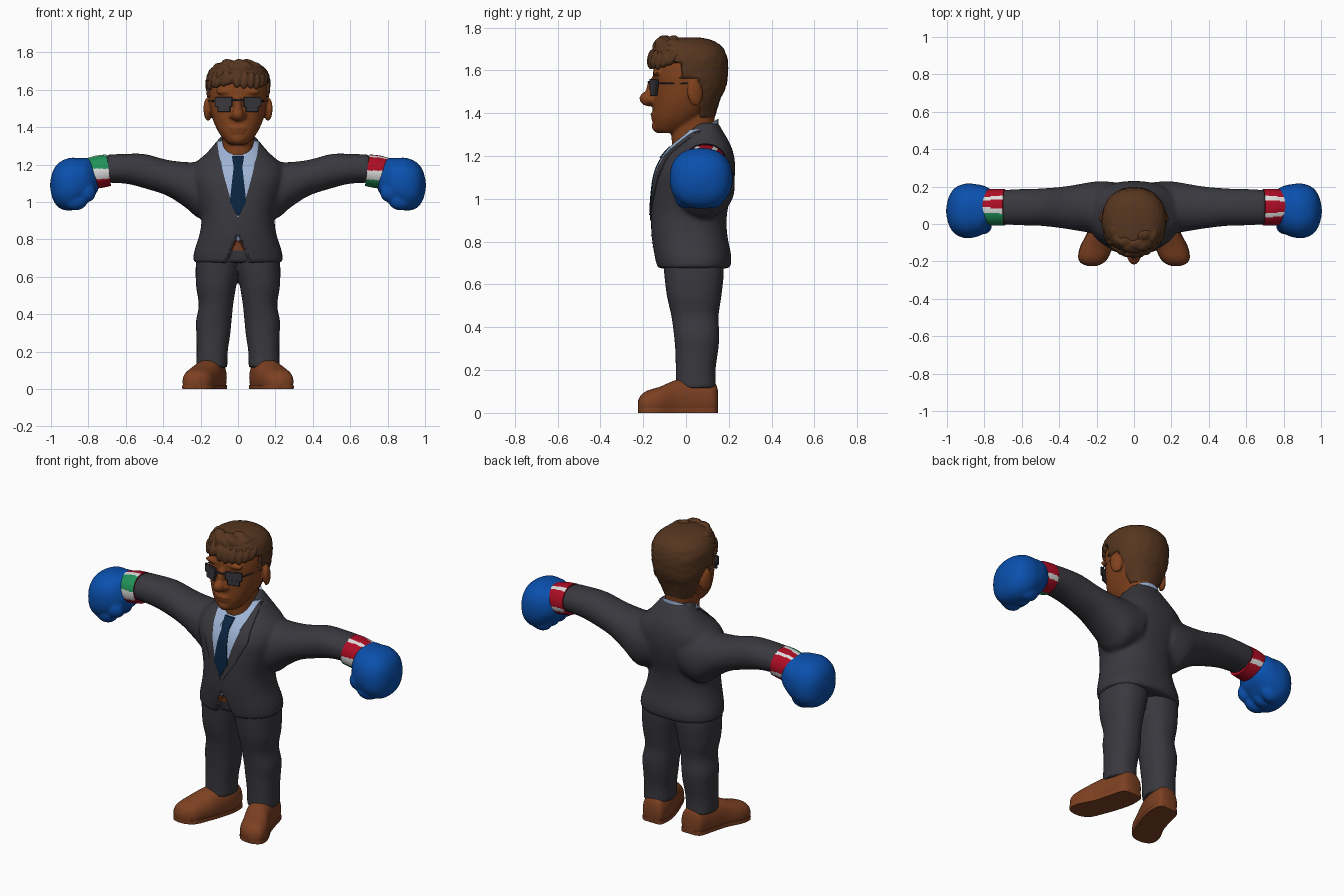
import bpy, bmesh, math, random
from mathutils import Vector, Matrix, Euler
from mathutils.bvhtree import BVHTree

if "Cube" in bpy.data.objects:
    bpy.data.objects.remove(bpy.data.objects["Cube"])

random.seed(4)


def colour(name, r, g, b):
    m = bpy.data.materials.new(name)
    m.diffuse_color = (r, g, b, 1)
    m.use_nodes = True
    m.node_tree.nodes["Principled BSDF"].inputs["Base Color"].default_value = m.diffuse_color
    return m


SUIT = colour("charcoal cloth", 0.040, 0.040, 0.049)
SKIN = colour("skin", 0.215, 0.054, 0.012)
HAIR = colour("brown hair", 0.092, 0.036, 0.014)
LEATHER = colour("tan leather", 0.205, 0.052, 0.016)
BLUE = colour("glove blue", 0.003, 0.08, 0.42)
RED = colour("red", 0.42, 0.004, 0.018)
WHITE = colour("white", 0.72, 0.72, 0.72)
GREEN = colour("green", 0.015, 0.29, 0.10)
SHIRT = colour("pale blue shirt", 0.34, 0.45, 0.66)
TIE = colour("navy tie", 0.003, 0.018, 0.052)


def loft(bm, secs, axis="z", n=40, p=2.3, sub=5, zlim=(-9, 9)):
    """Smooth closed tube through (position, centre u, centre v, radius u, radius v)."""
    s = [Vector(q) for q in secs]
    s = [s[0]] + s + [s[-1]]
    path = []
    for i in range(1, len(s) - 2):
        a, b, c, d = s[i - 1:i + 3]
        for k in range(sub):
            t = k / sub
            path.append(0.5 * (2 * b + (c - a) * t + (2 * a - 5 * b + 4 * c - d) * t * t
                               + (3 * b - a - 3 * c + d) * t ** 3))
    path.append(s[-1])
    rings = []
    for t, cu, cv, ru, rv in path:
        ring = []
        for k in range(n):
            a = 2 * math.pi * k / n
            co, si = math.cos(a), math.sin(a)
            u = cu + max(ru, .003) * math.copysign(abs(co) ** (2 / p), co)
            v = cv + max(rv, .003) * math.copysign(abs(si) ** (2 / p), si)
            x, y, z = {"z": (u, v, t), "x": (t, u, v), "y": (u, t, v)}[axis]
            ring.append(bm.verts.new((x, y, min(max(z, zlim[0]), zlim[1]))))
        rings.append(ring)
    for r0, r1 in zip(rings, rings[1:]):
        for k in range(n):
            bm.faces.new((r0[k], r0[(k + 1) % n], r1[(k + 1) % n], r1[k]))
    bm.faces.new(rings[0])
    bm.faces.new(rings[-1])


def blob(bm, pos, rad, rot=(0, 0, 0)):
    mat = Matrix.LocRotScale(Vector(pos), Euler(rot), Vector(rad))
    bmesh.ops.create_uvsphere(bm, u_segments=20, v_segments=12, radius=1, matrix=mat)


def box(bm, pos, size, rot=(0, 0, 0)):
    mat = Matrix.LocRotScale(Vector(pos), Euler(rot), Vector(size))
    bmesh.ops.create_cube(bm, size=1, matrix=mat)


def finish(bm, name, mats, mirror=False, voxel=0, smooth=4, angle=45):
    """Turn a bmesh into an object, optionally mirrored in x and fused to one skin."""
    if mirror:
        dup = bmesh.ops.duplicate(bm, geom=bm.verts[:] + bm.edges[:] + bm.faces[:])["geom"]
        for v in dup:
            if isinstance(v, bmesh.types.BMVert):
                v.co.x *= -1
    bmesh.ops.recalc_face_normals(bm, faces=bm.faces[:])
    me = bpy.data.meshes.new(name)
    for m in mats:
        me.materials.append(m)
    bm.to_mesh(me)
    bm.free()
    ob = bpy.data.objects.new(name, me)
    bpy.context.collection.objects.link(ob)
    if voxel:
        rm = ob.modifiers.new("fuse", "REMESH")
        rm.mode, rm.voxel_size = "VOXEL", voxel
        sm = ob.modifiers.new("soften", "SMOOTH")
        sm.factor, sm.iterations = 0.5, smooth
        dg = bpy.context.evaluated_depsgraph_get()
        new = bpy.data.meshes.new_from_object(ob.evaluated_get(dg))
        ob.modifiers.clear()
        ob.data = me = new
        me.name = name
        me.materials.clear()
        me.materials.append(mats[0])
    for f in me.polygons:
        f.use_smooth = True
    me.set_sharp_from_angle(angle=math.radians(angle))
    return ob


# Jacket: torso and sleeves fused
bm = bmesh.new()
loft(bm, [(.675, 0, .035, .24, .172), (.73, 0, .032, .236, .18), (.84, 0, .015, .203, .177),
          (.94, 0, .015, .197, .178), (1.05, 0, .032, .228, .187), (1.13, 0, .045, .25, .185),
          (1.20, 0, .06, .235, .165), (1.26, 0, .077, .17, .128), (1.32, 0, .088, .118, .082),
          (1.355, 0, .09, .09, .062)])
for s in (1, -1):
    loft(bm, [(s * .10, .085, 1.08, .14, .14), (s * .20, .088, 1.062, .14, .152),
              (s * .28, .088, 1.092, .128, .122), (s * .38, .088, 1.13, .112, .096),
              (s * .50, .09, 1.165, .10, .092), (s * .60, .09, 1.178, .098, .08),
              (s * .705, .09, 1.178, .092, .076)], "x", p=2.1)
jacket = finish(bm, "jacket", [SUIT], voxel=.01, smooth=14)
for v in jacket.data.vertices:  # front opening at the hem
    if v.co.y < -.08 and abs(v.co.x) < .42 * (.83 - v.co.z):
        v.co.y += .04

# Clothing panels laid on the chest
bm = bmesh.new()
bm.from_mesh(jacket.data)
chest = BVHTree.FromBMesh(bm)
bm.free()


def panel(name, mat, rows, lift, mirror=False, across=10, down=8):
    bm = bmesh.new()
    grid = []
    for i, (a, b) in enumerate(zip(rows, rows[1:])):
        for k in range(down + (i == len(rows) - 2)):
            z, x0, x1 = Vector(a).lerp(Vector(b), k / down)
            row = []
            for j in range(across + 1):
                x = x0 + (x1 - x0) * j / across
                hit = chest.ray_cast(Vector((x, -1, z)), Vector((0, 1, 0)))[0]
                row.append(bm.verts.new((x, (hit.y if hit else .05) - lift, z)))
            grid.append(row)
    for r0, r1 in zip(grid, grid[1:]):
        for j in range(across):
            bm.faces.new((r0[j], r0[j + 1], r1[j + 1], r1[j]))
    rim = bmesh.ops.extrude_edge_only(bm, edges=[e for e in bm.edges if e.is_boundary])["geom"]
    bmesh.ops.translate(bm, vec=(0, lift + .003, 0),
                        verts=[v for v in rim if isinstance(v, bmesh.types.BMVert)])
    return finish(bm, name, [mat], mirror)


panel("shirt_front", SHIRT, [(1.255, -.097, .097), (1.18, -.085, .085), (1.05, -.052, .052),
                             (.92, -.003, .003)], .005)
panel("collar_wing", SHIRT, [(1.325, .07, .112), (1.25, .024, .102), (1.19, .04, .085)], .009, True)
panel("tie_knot", TIE, [(1.245, -.033, .033), (1.19, -.023, .023)], .014)
panel("tie_blade", TIE, [(1.19, -.023, .023), (1.0, -.044, .044), (.925, -.003, .003)], .009)
panel("lapel", SUIT, [(1.315, .105, .122), (1.22, .094, .14), (1.14, .075, .145),
                      (1.02, .042, .09), (.90, .001, .015)], .005, True)
panel("shirt_tail", SHIRT, [(.83, -.002, .002), (.795, -.014, .014)], .006)
panel("belt", LEATHER, [(.795, -.018, .018), (.74, -.037, .037)], .006)

# Shirt collar ring, higher at the nape
bm = bmesh.new()
loft(bm, [(1.23, 0, .045, .108, .108), (1.27, 0, .045, .104, .106), (1.314, 0, .045, .097, .106)])
for v in bm.verts:
    v.co.z += (v.co.y - .05) * .6
finish(bm, "shirt_collar", [SHIRT])

# Trousers
bm = bmesh.new()
for s in (1, -1):
    loft(bm, [(.115, s * .14, .045, .083, .094), (.20, s * .138, .045, .083, .093),
              (.29, s * .132, .05, .09, .10), (.36, s * .130, .05, .095, .106),
              (.45, s * .118, .042, .092, .11), (.55, s * .117, .038, .107, .128),
              (.66, s * .108, .037, .118, .14), (.74, s * .10, .03, .115, .14)])
finish(bm, "trousers", [SUIT], voxel=.01)

# Shoes, toes turned out, each with a sole
bm = bmesh.new()
shoe = [(.15, .125, .05, .04, .05), (.13, .13, .06, .066, .085), (.05, .14, .06, .078, .10),
        (-.04, .165, .055, .08, .10), (-.12, .20, .045, .085, .078),
        (-.18, .218, .04, .078, .064), (-.21, .224, .035, .056, .048), (-.225, .225, .03, .02, .025)]
loft(bm, shoe, "y", zlim=(0, 9))
loft(bm, [(t, u, .012, ru * 1.03, .09) for t, u, v, ru, rv in shoe], "y", p=3, zlim=(0, .022))
finish(bm, "shoes", [LEATHER], True)

# Boxing gloves, with a slanted opening
bm = bmesh.new()
loft(bm, [(.763, .09, 1.152, .094, .08), (.80, .078, 1.132, .124, .104),
          (.845, .072, 1.105, .141, .13), (.90, .07, 1.095, .146, .141),
          (.955, .07, 1.09, .125, .122), (.988, .07, 1.09, .08, .08),
          (1.004, .07, 1.09, .02, .02)], "x")
for v in bm.verts:
    if v.co.x < .85:
        v.co.x += (v.co.z - 1.14) * .28 * min(1, (.85 - v.co.x) / .06)
blob(bm, (.815, -.012, 1.055), (.055, .045, .058), (0, .5, 0))
for y in (-.005, .065, .13):
    blob(bm, (.87, y, 1.015), (.07, .05, .06))
finish(bm, "gloves", [BLUE], True, voxel=.008, smooth=5)

# Striped wrist bands: upper angle limit of each stripe, 0 = front, 90 = top
stripes = {-1: [(-170, 0), (-152, 1), (-25, 0), (9, 1), (68, 2), (88, 1), (117, 0), (130, 1), (181, 0)],
           1: [(-170, 0), (-152, 1), (-90, 0), (-28, 2), (3, 1), (55, 0), (70, 1), (114, 0), (130, 1),
               (181, 0)]}
for s, rule in stripes.items():
    bm = bmesh.new()
    loft(bm, [(s * .69, .09, 1.17, .097, .084), (s * .745, .09, 1.162, .098, .087),
              (s * .80, .09, 1.152, .094, .082)], "x", n=120, p=2.1)
    for v in bm.verts:
        v.co.x += s * (v.co.z - 1.165) * .14
    for f in bm.faces:
        c = f.calc_center_median()
        a = math.degrees(math.atan2(c.z - 1.163, .09 - c.y))
        f.material_index = next(m for lim, m in rule if a < lim)
    finish(bm, "wrist_band_right" if s < 0 else "wrist_band_left", [RED, WHITE, GREEN])

# Head, neck, nose, lips, brow and ears fused
bm = bmesh.new()
loft(bm, [(1.20, 0, .03, .083, .088), (1.30, 0, .03, .083, .098), (1.44, 0, .04, .09, .098)])
loft(bm, [(1.308, 0, -.085, .045, .045), (1.33, 0, -.067, .072, .08), (1.38, 0, -.04, .108, .115),
          (1.45, 0, -.006, .138, .148), (1.52, 0, .01, .152, .162), (1.60, 0, .015, .156, .168),
          (1.68, 0, .02, .14, .15), (1.73, 0, .02, .08, .09)])
blob(bm, (0, -.172, 1.468), (.034, .046, .036))
blob(bm, (0, -.152, 1.515), (.022, .034, .06), (-.25, 0, 0))
blob(bm, (0, -.125, 1.34), (.042, .035, .034))
blob(bm, (0, -.148, 1.395), (.048, .018, .012))
blob(bm, (0, -.145, 1.375), (.04, .018, .012))
for s in (1, -1):
    blob(bm, (s * .026, -.158, 1.462), (.02, .026, .02))
    blob(bm, (s * .065, -.135, 1.59), (.055, .02, .016))
    blob(bm, (s * .162, .042, 1.495), (.02, .038, .064), (.12, 0, s * .35))
finish(bm, "head", [SKIN], voxel=.0075, smooth=3)

# Hair cap: verts below the hairline sink under the skin
bm = bmesh.new()
loft(bm, [(1.38, 0, .06, .085, .072), (1.46, 0, .05, .13, .108), (1.53, 0, .03, .158, .157),
          (1.60, 0, .02, .17, .176), (1.66, 0, .018, .17, .174), (1.71, 0, .01, .148, .158),
          (1.743, 0, 0, .10, .115), (1.755, 0, 0, .04, .05)], n=64, sub=6, p=2.15)
for v in bm.verts:
    x, y, z = v.co
    if z > 1.64 + .01 * math.sin(60 * x):
        line = -9
    else:
        line = -.03 if z > 1.56 else .045 if z > 1.47 else .06
    if y < line:
        v.co.x, v.co.y = x * .82, .02 + (y - .02) * .82
    else:
        v.co += Vector((x, y - .02, 0)).normalized() * random.uniform(-.002, .003)
finish(bm, "hair", [HAIR], angle=60)

# Swept tufts along the fringe and crown
bm = bmesh.new()
for i in range(11):
    a = math.radians(-66 + 13.2 * i)
    blob(bm, (.155 * math.sin(a), .008 - .17 * math.cos(a), 1.65 + random.uniform(-.014, .014)),
         (.022, .02, .046), (-.15, random.uniform(.1, .8), a))
for i in range(10):
    a = math.radians(-90 + 20 * i)
    blob(bm, (.108 * math.sin(a), -.012 - .115 * math.cos(a), 1.708 + random.uniform(-.006, .012)),
         (.048, .032, .026), (.5, random.uniform(.1, .7), a))
for x, y in ((-.045, -.10), (.02, -.11), (.06, -.06)):
    blob(bm, (x, y, 1.738), (.045, .03, .022), (.5, .3, 3 * x))
finish(bm, "hair_tufts", [HAIR], voxel=.006, smooth=2)

# Sunglasses
bm = bmesh.new()
box(bm, (.077, -.15, 1.535), (.098, .012, .052), (0, 0, .34))
box(bm, (.075, -.15, 1.502), (.072, .011, .044), (0, 0, .34))
box(bm, (.012, -.172, 1.545), (.05, .01, .01), (0, 0, .1))
box(bm, (.143, -.05, 1.54), (.007, .175, .009), (0, 0, -.22))
bmesh.ops.bevel(bm, geom=bm.edges[:], offset=.003, segments=1, affect="EDGES")
finish(bm, "sunglasses", [SUIT], True, angle=30)
